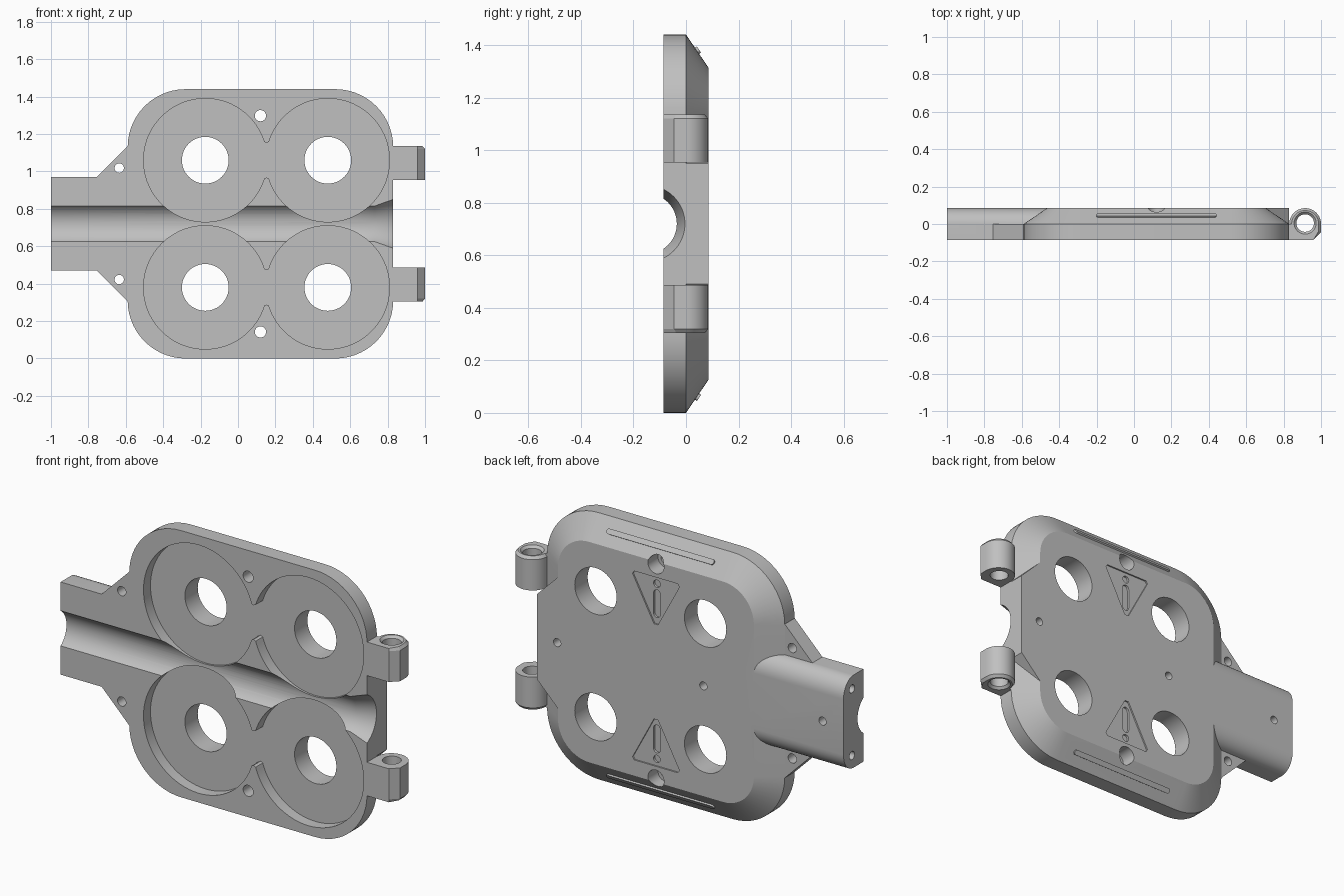
import bpy, bmesh, math
from mathutils import Vector

if "Cube" in bpy.data.objects:
    bpy.data.objects.remove(bpy.data.objects["Cube"])

MID = 0.72                      # height of the mirror line
FRONT, BACK = -0.085, 0.085
FLOOR = -0.025                  # depth of the pocket floors
grey = bpy.data.materials.new("light_grey")
grey.diffuse_color = (0.53, 0.53, 0.53, 1)
grey.use_nodes = True
grey.node_tree.nodes["Principled BSDF"].inputs["Base Color"].default_value = grey.diffuse_color


def loft(name, rings):
    """Solid skinned through equal-length rings of 3D points."""
    bm = bmesh.new()
    rows = [[bm.verts.new(p) for p in r] for r in rings]
    n = len(rows[0])
    for a, b in zip(rows, rows[1:]):
        for i in range(n):
            j = (i + 1) % n
            bm.faces.new((a[i], a[j], b[j], b[i]))
    bm.faces.new(rows[0][::-1])
    bm.faces.new(rows[-1])
    bmesh.ops.recalc_face_normals(bm, faces=bm.faces)
    me = bpy.data.meshes.new(name)
    bm.to_mesh(me)
    bm.free()
    me.materials.append(grey)
    ob = bpy.data.objects.new(name, me)
    bpy.context.collection.objects.link(ob)
    return ob


def place(p, axis, d):
    return {'X': (d, p[0], p[1]), 'Y': (p[0], d, p[1]), 'Z': (p[0], p[1], d)}[axis]


def prism(name, pts, axis, lo, hi):
    return loft(name, [[place(p, axis, d) for p in pts] for d in (lo, hi)])


def arc(cx, cy, rx, a0, a1, n, ry=None):
    ry = rx if ry is None else ry
    return [(cx + rx * math.cos(math.radians(a0 + (a1 - a0) * i / n)),
             cy + ry * math.sin(math.radians(a0 + (a1 - a0) * i / n))) for i in range(n + 1)]


def circle(cx, cy, r, n=32):
    return arc(cx, cy, r, 0, 360, n)[:-1]


def rounded(x0, x1, z0, z1, r, n=14):
    return (arc(x1 - r, z1 - r, r, 0, 90, n) + arc(x0 + r, z1 - r, r, 90, 180, n)
            + arc(x0 + r, z0 + r, r, 180, 270, n) + arc(x1 - r, z0 + r, r, 270, 360, n))


def combine(target, other, op):
    m = target.modifiers.new(op, 'BOOLEAN')
    m.operation, m.object, m.solver = op, other, 'EXACT'
    bpy.context.view_layer.objects.active = target
    bpy.ops.object.modifier_apply(modifier=m.name)
    bpy.data.objects.remove(other, do_unlink=True)


# Rounded body with a sloped rear border
outer = rounded(-0.59, 0.83, 0, 1.44, 0.31)
inner = rounded(-0.465, 0.705, 0.125, 1.315, 0.185)
body = loft("housing_half", [[place(p, 'Y', FRONT) for p in outer],
                             [place(p, 'Y', 0) for p in outer],
                             [place(p, 'Y', BACK) for p in inner]])


def add(ob):
    combine(body, ob, 'UNION')


def cut(ob):
    combine(body, ob, 'DIFFERENCE')


# Handle with rounded rear edges, and the full-depth block between the hinges
add(prism("handle", [(FRONT, 0.47), (FRONT, 0.97)] + arc(0, 0.87, BACK, 90, 0, 10, 0.1)
          + arc(0, 0.57, BACK, 0, -90, 10, 0.1), 'X', -1, -0.4))
add(prism("side_block", [(0.6, 0.36), (0.7, 0.36), (0.83, 0.49), (0.83, 0.95), (0.7, 1.08),
                         (0.6, 1.08)], 'Y', -0.05, BACK))

knuckle = ([(0.78, FRONT), (0.96, FRONT), (1.0, -0.045)]
           + arc(0.915, 0, 0.085, 0, 180, 20) + [(0.78, 0)])
# Same outline with the barrel drawn in, for the bevelled outer end
knuckle_end = [(0.915 + (x - 0.915) * 0.85, y * 0.85) if x > 0.8 and y > -0.08 else (x, y)
               for x, y in knuckle]
for s in (1, -1):
    def mz(pts):
        return [(x, MID + s * z) for x, z in pts]
    # Gusset and hinge knuckle
    add(prism("gusset", mz([(-0.755, 0.15), (-0.755, 0.25), (-0.59, 0.415),
                            (-0.5, 0.415), (-0.5, 0.15)]), 'Y', FRONT, 0))
    add(loft("hinge_knuckle", [[place(p, 'Z', MID + s * h) for p in ring] for ring, h in
                               ((knuckle, 0.234), (knuckle, 0.4), (knuckle_end, 0.415))]))
    # Raised grip bar lying on the sloped border
    along = Vector((0, 0.085, -s * 0.125)).normalized()
    out = Vector((0, 0.125, s * 0.085)).normalized()
    mid = Vector((0.12, 0.042, MID + s * (0.72 - 0.125 * 0.042 / 0.085)))
    bar = arc(0.307, 0, 0.014, -90, 90, 8) + arc(-0.307, 0, 0.014, 90, 270, 8)
    add(loft("grip_bar", [[mid + Vector((u, 0, 0)) + along * v + out * h for u, v in bar]
                          for h in (-0.012, 0.009)]))

for s in (1, -1):
    def mz(pts):
        return [(x, MID + s * z) for x, z in pts]
    # Pair of round pockets, the gap joining them, and their through holes
    for x in (-0.175, 0.48):
        cut(prism("pocket", circle(x, MID + s * 0.34, 0.33, 72), 'Y', -0.2, FLOOR))
        cut(prism("window", circle(x, MID + s * 0.34, 0.125, 48), 'Y', -0.2, 0.2))
    cut(prism("pocket_gap", mz([(0.113, 0.49), (0.14, 0.438), (0.152, 0.432), (0.165, 0.438),
                                (0.192, 0.49), (0.192, 0.19), (0.165, 0.242), (0.152, 0.248),
                                (0.14, 0.242), (0.113, 0.19)]), 'Y', -0.2, FLOOR))
    # Screw holes, counterbore, hinge bore with countersink, handle end hole
    cut(prism("screw_hole", circle(0.12, MID + s * 0.578, 0.03), 'Y', -0.2, 0.2))
    cut(prism("counterbore", circle(0.12, MID + s * 0.578, 0.048), 'Y', 0.0, 0.2))
    cut(prism("gusset_hole", circle(-0.635, MID + s * 0.298, 0.025), 'Y', -0.2, 0.2))
    cut(loft("hinge_bore", [[place(p, 'Z', MID + s * h) for p in circle(0.915, 0.005, r)]
                            for h, r in ((0.2, 0.047), (0.402, 0.047), (0.418, 0.062))]))
    cut(prism("end_hole", circle(0.012, MID + s * 0.18, 0.022, 20), 'X', -1.1, -0.9))
    # Engraved warning triangle with its bar and dot
    tri = [(-0.13, 0.51), (-0.14, 0.495), (-0.012, 0.257), (0.012, 0.257), (0.14, 0.495), (0.13, 0.51)]
    cut(prism("triangle", mz([(0.12 + x, z) for x, z in tri]), 'Y', 0.077, 0.2))
    cut(prism("mark_bar", mz(arc(0.12, 0.42, 0.02, 0, 180, 10) + arc(0.12, 0.31, 0.02, 180, 360, 10)),
              'Y', 0.065, 0.2))
    cut(prism("mark_dot", circle(0.12, MID + s * 0.473, 0.02, 20), 'Y', 0.065, 0.2))

# Channel along the middle with a flared mouth
rings = [(-1.1, 0.115), (0.73, 0.115), (0.84, 0.149)]
cut(loft("channel", [[(x, y, z) for y, z in circle(-0.15, MID, r, 64)] for x, r in rings]))

# Small blind holes on the rear
for x in (0.71, -0.163, -0.875):
    cut(prism("rear_hole", circle(x, MID, 0.022, 20), 'Y', 0.03, 0.2))

bpy.ops.object.select_all(action='DESELECT')
body.select_set(True)
bpy.context.view_layer.objects.active = body
bpy.ops.object.shade_smooth_by_angle(angle=math.radians(25))
